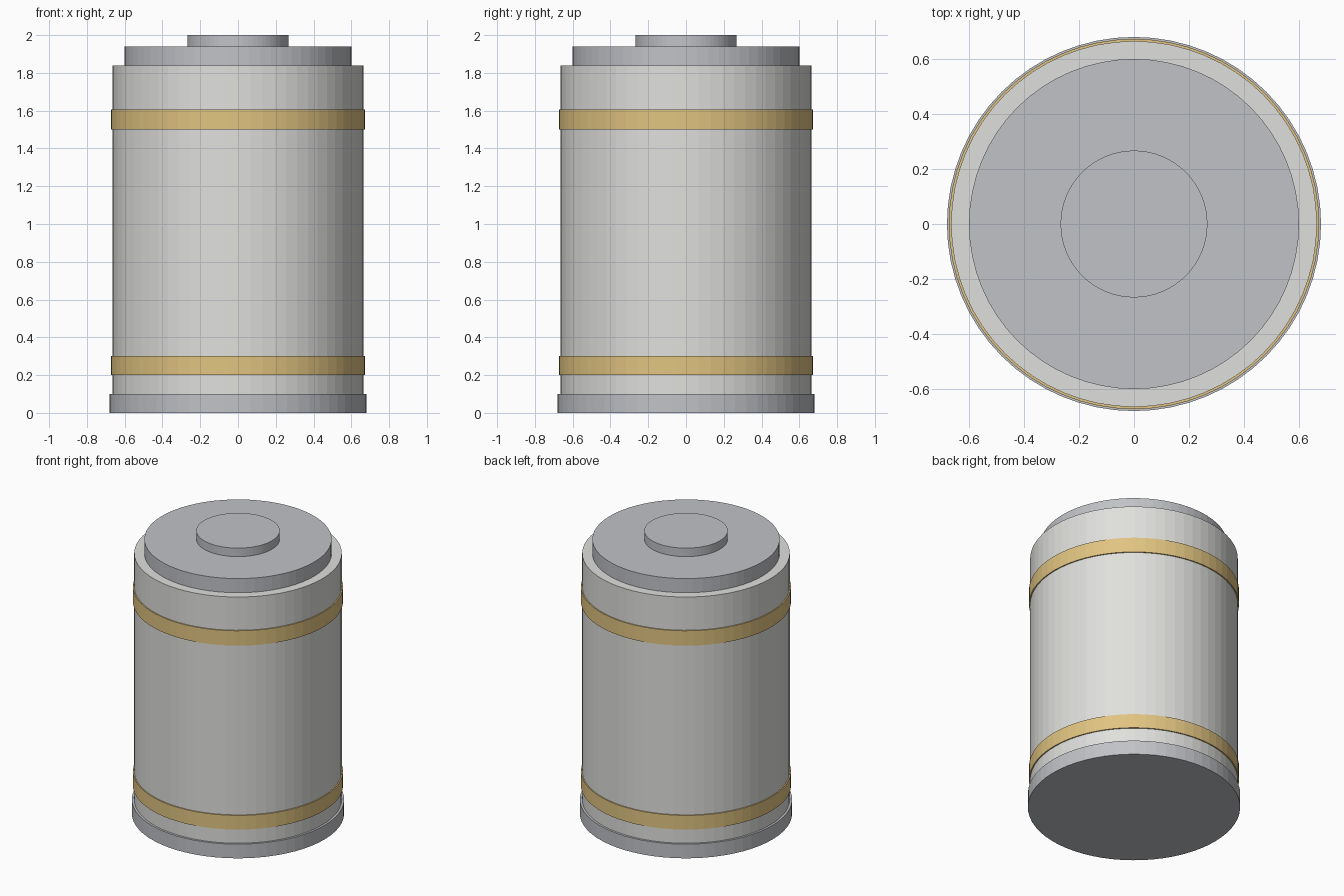
import bpy

cube = bpy.data.objects.get("Cube")
if cube:
    bpy.data.objects.remove(cube, do_unlink=True)


def make_material(name, rgb):
    mat = bpy.data.materials.new(name)
    mat.use_nodes = True
    colour = (*rgb, 1.0)
    mat.diffuse_color = colour
    mat.node_tree.nodes["Principled BSDF"].inputs["Base Color"].default_value = colour
    return mat


shell_white = make_material("warm white shell", (0.74, 0.74, 0.72))
metal_grey = make_material("cool grey metal", (0.53, 0.54, 0.57))
band_gold = make_material("muted gold", (0.75, 0.55, 0.22))


def disc(name, radius, bottom, top, mat):
    """Flat-shaded upright cylinder between two heights."""
    bpy.ops.mesh.primitive_cylinder_add(
        vertices=64, radius=radius, depth=top - bottom,
        location=(0, 0, (bottom + top) / 2))
    obj = bpy.context.object
    obj.name = name
    obj.data.materials.append(mat)
    return obj


# Main canister and its wider foot
disc("base_rim", 0.68, 0.0, 0.10, metal_grey)
disc("canister_body", 0.665, 0.01, 1.84, shell_white)

# Decorative bands around the body
disc("lower_band", 0.673, 0.20, 0.30, band_gold)
disc("upper_band", 0.673, 1.50, 1.605, band_gold)

# Stepped lid with a central cap
disc("lid", 0.60, 1.83, 1.94, metal_grey)
disc("lid_cap", 0.267, 1.93, 2.0, metal_grey)
